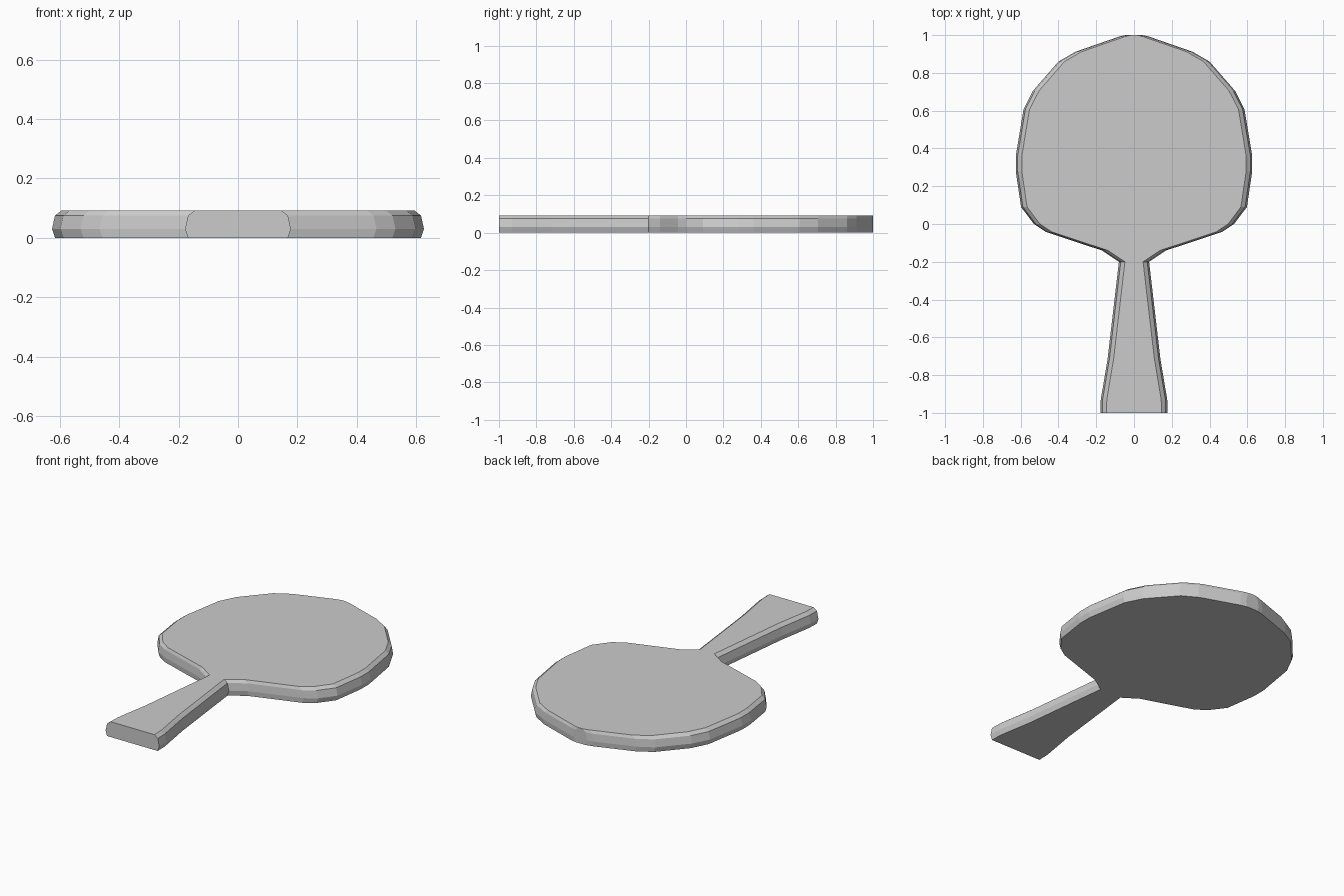
import bpy
import bmesh

if "Cube" in bpy.data.objects:
    bpy.data.objects.remove(bpy.data.objects["Cube"])

# Half outline of handle and blade at the widest level: (y, half width)
OUTLINE = [
    (-1.0, 0.178), (-0.93, 0.176), (-0.715, 0.14), (-0.2, 0.08),
    (-0.14, 0.17), (-0.042, 0.466), (0.0, 0.53), (0.09, 0.598),
    (0.28, 0.626), (0.36, 0.626), (0.607, 0.585), (0.705, 0.535),
    (0.86, 0.40), (0.912, 0.31), (0.992, 0.08), (1.0, 0.045),
]
# Rounded edge section: (z, sideways inset)
EDGE = [(0.0, 0.01), (0.03, 0.0), (0.075, 0.01), (0.092, 0.032)]


def section(bm, y, half):
    """One closed cross-section, right side upward then left side downward."""
    right = [bm.verts.new((half - inset, y, z)) for z, inset in EDGE]
    left = [bm.verts.new((inset - half, y, z)) for z, inset in reversed(EDGE)]
    return right + left


# Paddle: loft the sections from the handle end to the blade tip
bm = bmesh.new()
rings = [section(bm, y, half) for y, half in OUTLINE]
count = len(rings[0])
for a, b in zip(rings, rings[1:]):
    for i in range(count):
        j = (i + 1) % count
        bm.faces.new((a[i], a[j], b[j], b[i]))
bm.faces.new(rings[0])
bm.faces.new(rings[-1][::-1])
bmesh.ops.recalc_face_normals(bm, faces=bm.faces)

mesh = bpy.data.meshes.new("paddle")
bm.to_mesh(mesh)
bm.free()
paddle = bpy.data.objects.new("paddle", mesh)
bpy.context.collection.objects.link(paddle)
